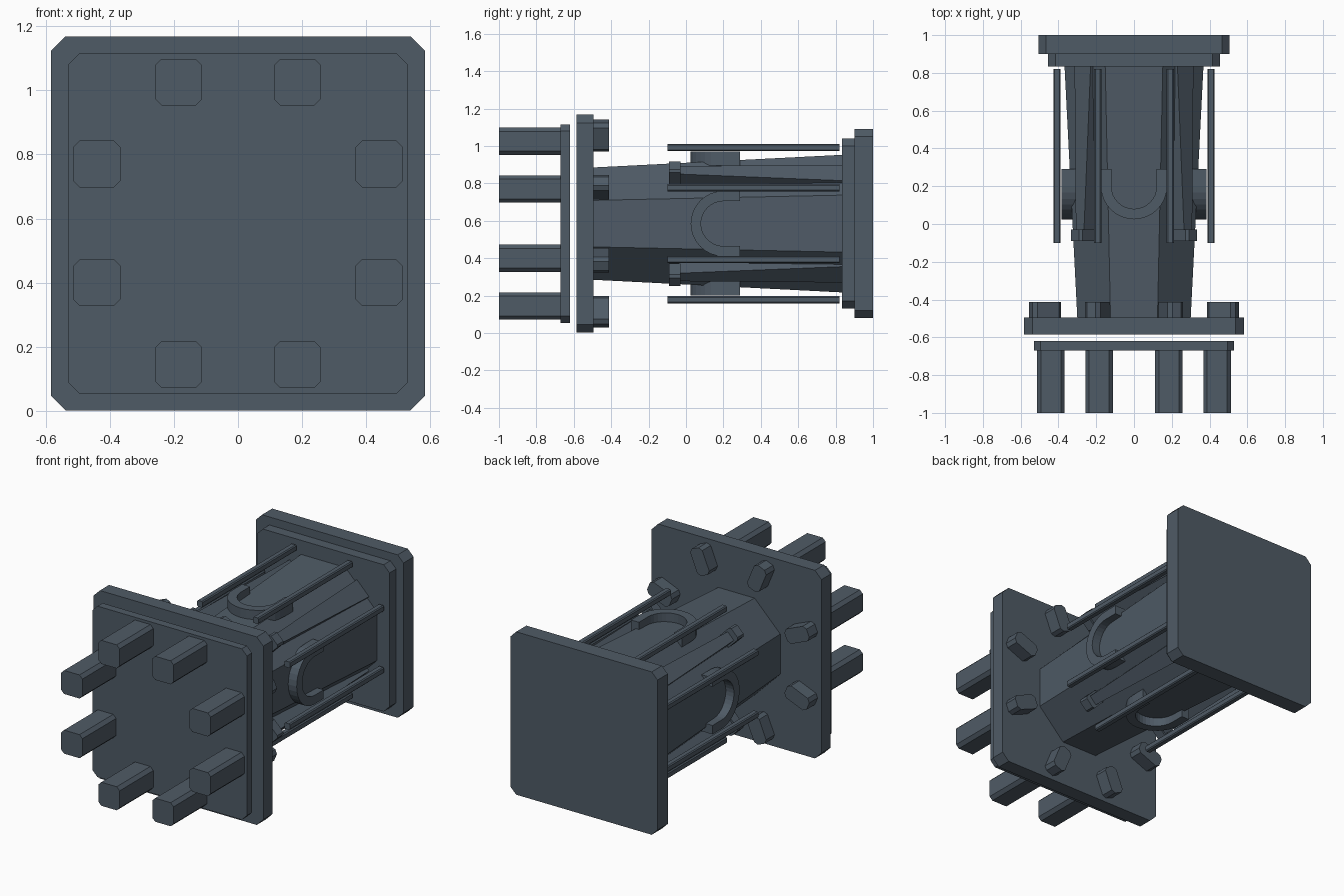
import bpy
from math import sin, cos, tan, pi, radians
from mathutils import Matrix, Vector

old = bpy.data.objects.get("Cube")
if old:
    bpy.data.objects.remove(old, do_unlink=True)

MID = 0.585  # height of the long axis

metal = bpy.data.materials.new("slate blue metal")
slate = (0.078, 0.104, 0.133, 1)
metal.diffuse_color = slate
metal.use_nodes = True
metal.node_tree.nodes["Principled BSDF"].inputs["Base Color"].default_value = slate


def loft(name, front, back, y0, y1, angle=0):
    """Join two matching (x, z) outlines along y, turned about the long axis."""
    n = len(front)
    verts = [(x, y0, z) for x, z in front] + [(x, y1, z) for x, z in back]
    faces = [tuple(range(n)), tuple(range(2 * n - 1, n - 1, -1))]
    faces += [(i, i + n, (i + 1) % n + n, (i + 1) % n) for i in range(n)]
    mesh = bpy.data.meshes.new(name)
    mesh.from_pydata(verts, [], faces)
    mesh.transform(Matrix.Translation((0, 0, MID)) @ Matrix.Rotation(angle, 4, 'Y'))
    mesh.materials.append(metal)
    obj = bpy.data.objects.new(name, mesh)
    bpy.context.collection.objects.link(obj)
    return obj


def cut_box(w, h, c, cx=0, cz=0):
    """Counter-clockwise rectangle with cut corners; w and h are half sizes."""
    pts = [(w, c - h), (w, h - c), (w - c, h), (c - w, h),
           (-w, h - c), (-w, c - h), (c - w, -h), (w - c, -h)]
    return [(cx + x, cz + z) for x, z in pts]


def prism(name, outline, y0, y1, angle=0):
    return loft(name, outline, outline, y0, y1, angle)


def octagon(apothem):
    r = apothem / cos(pi / 8)
    return [(r * cos(pi / 8 + i * pi / 4), r * sin(pi / 8 + i * pi / 4)) for i in range(8)]


# End plates
prism("front_cover_plate", cut_box(0.53, 0.53, 0.035), -0.67, -0.62)
prism("front_flange", cut_box(0.583, 0.583, 0.045), -0.585, -0.495)
prism("rear_inner_plate", cut_box(0.455, 0.455, 0.04), 0.835, 0.9)
prism("rear_plate", cut_box(0.505, 0.505, 0.04), 0.9, 1.0)

# Tapered eight-sided body
loft("tapered_body", octagon(0.3), octagon(0.368), -0.5, 0.84)

# Front posts, flange studs and long rods, two on each of four sides
for side in range(4):
    turn = side * pi / 2
    for s, hand in ((-1, "a"), (1, "b")):
        tag = f"_{side + 1}{hand}"
        prism("front_post" + tag, cut_box(0.073, 0.073, 0.02, s * 0.185, 0.44), -1, -0.67, turn)
        prism("flange_stud" + tag, cut_box(0.045, 0.082, 0.02, 0, 0.51),
              -0.5, -0.413, turn + s * radians(22.5))
        prism("long_rod" + tag, cut_box(0.019, 0.019, 0.006, s * 0.192, 0.407), -0.1, 0.82, turn)

    # Corner rib with its head block on the slanted facets
    diagonal = turn + pi / 4
    prism(f"rib_head_{side + 1}", cut_box(0.042, 0.055, 0.012, 0, 0.385), -0.09, -0.03, diagonal)
    loft(f"corner_rib_{side + 1}",
         [(0.03, 0.3), (0.03, 0.405), (-0.03, 0.405), (-0.03, 0.3)],
         [(0.06, 0.3), (0.06, 0.385), (-0.06, 0.385), (-0.06, 0.3)], -0.04, 0.84, diagonal)

    # Raised U-shaped band on the straight facets
    steps = [pi + i * pi / 16 for i in range(17)]

    def arch(r):
        curve = [(r * cos(a), 0.2 + r * sin(a)) for a in steps]
        return [(-r, 0.29)] + curve + [(r, 0.29)]

    outer, inner = arch(0.175), arch(0.12)
    n = len(outer)
    low, high = 0.31, 0.385
    verts = [(x, y, z) for z in (low, high) for ring in (outer, inner) for x, y in ring]
    faces = []
    for i in range(n - 1):
        o0, i0, o1, i1 = i, n + i, 2 * n + i, 3 * n + i
        faces += [(o0, i0, i0 + 1, o0 + 1), (o1, o1 + 1, i1 + 1, i1),
                  (o0, o0 + 1, o1 + 1, o1), (i0, i1, i1 + 1, i0 + 1)]
    faces += [(0, 2 * n, 3 * n, n), (n - 1, 2 * n - 1, 4 * n - 1, 3 * n - 1)]
    mesh = bpy.data.meshes.new("u_band")
    mesh.from_pydata(verts, [], faces)
    mesh.transform(Matrix.Translation((0, 0, MID)) @ Matrix.Rotation(turn, 4, 'Y'))
    mesh.materials.append(metal)
    band = bpy.data.objects.new(f"u_band_{side + 1}", mesh)
    bpy.context.collection.objects.link(band)
